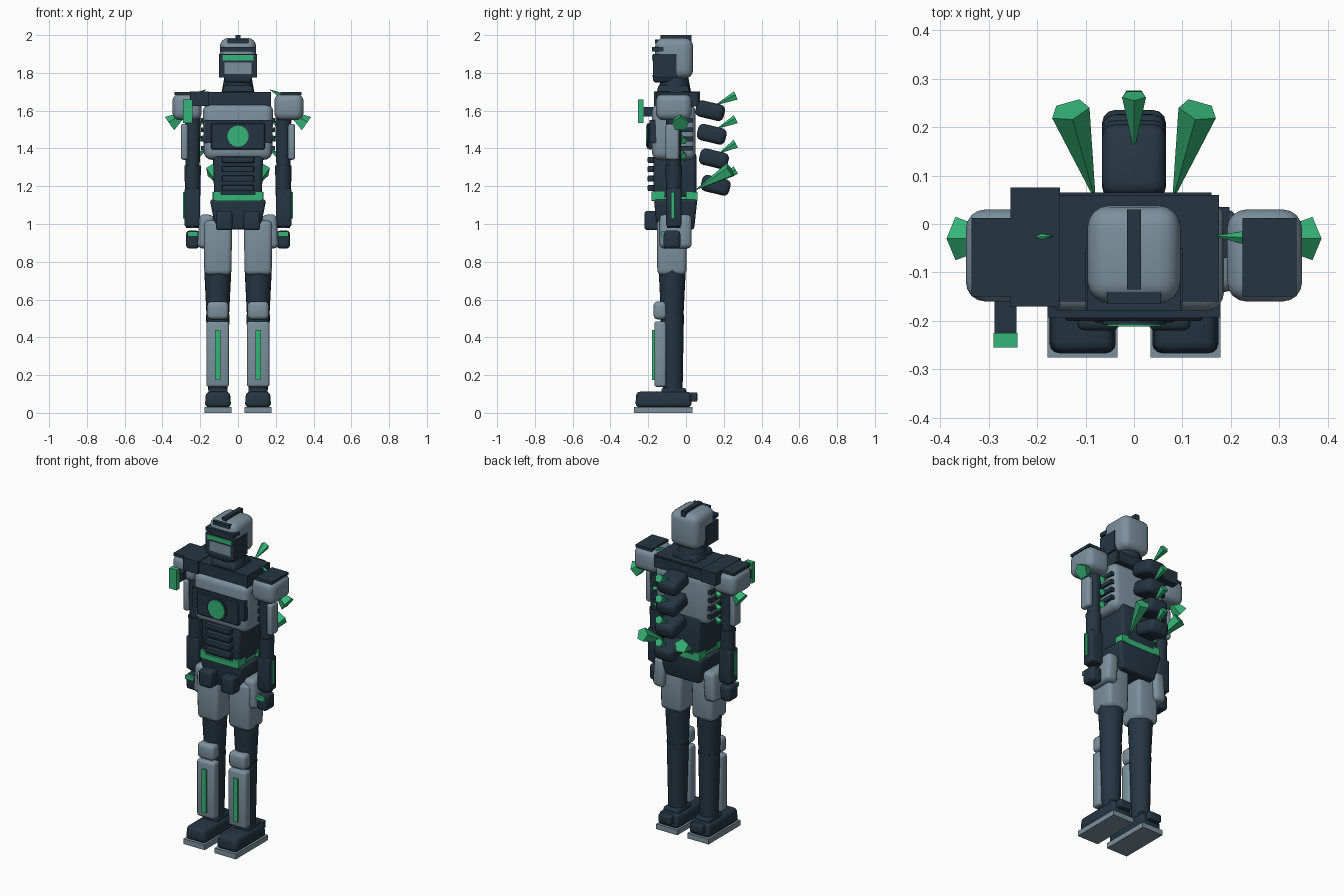
import bpy, bmesh, math
from mathutils import Vector, Matrix


def material(name, rgb):
    m = bpy.data.materials.new(name)
    m.diffuse_color = (*rgb, 1)
    return m


GRAY = material("steel gray", (0.20, 0.28, 0.34))
DARK = material("dark slate", (0.018, 0.036, 0.055))
GREEN = material("signal green", (0.036, 0.46, 0.185))


def finish(bm, name, mat, smooth=True):
    bmesh.ops.recalc_face_normals(bm, faces=bm.faces)
    me = bpy.data.meshes.new(name)
    bm.to_mesh(me)
    bm.free()
    me.materials.append(mat)
    if smooth:
        for p in me.polygons:
            p.use_smooth = True
        me.set_sharp_from_angle(angle=math.radians(35))
    ob = bpy.data.objects.new(name, me)
    bpy.context.collection.objects.link(ob)
    return ob


def box(name, mat, x, y, z, r=0.0, seg=3, top=(1, 1), bottom=(1, 1), tilt=0, roll=0):
    """Box from ranges, optional taper of either end, rounding and tilt."""
    size = Vector((x[1] - x[0], y[1] - y[0], z[1] - z[0]))
    mid = Vector((x[1] + x[0], y[1] + y[0], z[1] + z[0])) / 2
    bm = bmesh.new()
    bmesh.ops.create_cube(bm, size=1)
    for v in bm.verts:
        k = top if v.co.z > 0 else bottom
        v.co = Vector((v.co.x * size.x * k[0], v.co.y * size.y * k[1], v.co.z * size.z))
    if r:
        bmesh.ops.bevel(bm, geom=bm.edges[:], offset=r, segments=seg, profile=0.5, affect='EDGES')
    rot = Matrix.Rotation(tilt, 4, 'X') @ Matrix.Rotation(roll, 4, 'Y')
    bm.transform(Matrix.Translation(mid) @ rot)
    return finish(bm, name, mat, r > 0)


def rod(name, mat, a, b, ra, rb, sides=24):
    """Cylinder or cone running from a to b."""
    a, b = Vector(a), Vector(b)
    d = b - a
    bm = bmesh.new()
    bmesh.ops.create_cone(bm, cap_ends=True, segments=sides, radius1=ra, radius2=rb, depth=d.length)
    bm.transform(Matrix.Translation((a + b) / 2) @ d.to_track_quat('Z', 'Y').to_matrix().to_4x4())
    return finish(bm, name, mat, sides > 8)


def spike(name, tip, end, r):
    return rod(name, GREEN, tip, end, 0.001, r, 5)


for s, side in ((-1, "right"), (1, "left")):
    def mx(a, b):
        return tuple(sorted((s * a, s * b)))

    def part(name, mat, x, *args, **kw):
        return box(f"{side}_{name}", mat, mx(*x), *args, **kw)

    # Boots
    part("sole", GRAY, (0.034, 0.178), (-0.275, 0.035), (0, 0.032))
    part("boot", DARK, (0.036, 0.176), (-0.268, 0.03), (0.03, 0.112), 0.02, top=(0.9, 0.97))
    part("heel", DARK, (0.065, 0.148), (0.01, 0.06), (0.06, 0.108), 0.006)
    part("ankle", DARK, (0.055, 0.157), (-0.13, 0.0), (0.10, 0.132), 0.01)

    # Legs
    cx = s * 0.107
    rod(side + "_shin", DARK, (cx, -0.07, 0.12), (cx, -0.073, 0.52), 0.052, 0.062)
    rod(side + "_thigh", DARK, (cx, -0.073, 0.52), (cx, -0.073, 0.76), 0.060, 0.072)
    part("shin_plate", GRAY, (0.047, 0.167), (-0.168, -0.105), (0.137, 0.485), 0.015)
    part("shin_light", GREEN, (0.092, 0.122), (-0.18, -0.16), (0.175, 0.44))
    part("knee_plate", GRAY, (0.05, 0.163), (-0.172, -0.10), (0.495, 0.59), 0.022)
    part("thigh_armor", GRAY, (0.031, 0.182), (-0.155, 0.005), (0.73, 1.02), 0.025, bottom=(0.95, 0.96))
    part("hip_pad", GRAY, (0.132, 0.21), (-0.14, 0.03), (0.87, 1.05), 0.025, roll=-s * 0.07)
    part("belt_pouch", DARK, (0.03, 0.117), (-0.22, -0.14), (0.967, 1.07), 0.015)

    # Arms
    ax = s * 0.24
    rod(side + "_upper_arm", DARK, (ax, -0.065, 1.30), (ax, -0.065, 1.64), 0.037, 0.044)
    rod(side + "_forearm", DARK, (ax, -0.065, 0.98), (ax, -0.065, 1.31), 0.036, 0.044)
    part("forearm_guard", DARK, (0.20, 0.283), (-0.105, -0.025), (0.985, 1.19), 0.012)
    part("forearm_light", GREEN, (0.275, 0.291), (-0.08, -0.06), (1.03, 1.17))
    part("arm_plate", GRAY, (0.265, 0.303), (-0.108, -0.036), (1.34, 1.53), 0.014)
    part("hand", DARK, (0.205, 0.275), (-0.12, -0.03), (0.87, 0.965), 0.018)
    part("knuckle_light", GREEN, (0.213, 0.268), (-0.13, -0.108), (0.935, 0.96))

    # Shoulders
    part("shoulder_pad", GRAY, (0.192, 0.347), (-0.16, 0.03), (1.55, 1.69), 0.04, 4)
    part("shoulder_plate", DARK, (0.224, 0.335), (-0.15, 0.012), (1.683, 1.70))
    spike(side + "_shoulder_spike", (s * 0.25, -0.03, 1.605), (s * 0.36, -0.03, 1.528), 0.047)
    spike(side + "_collar_spike", (s * 0.168, -0.025, 1.712), (s * 0.225, -0.028, 1.682), 0.014)

    # Chest side slats and spikes
    for i, z in enumerate((1.40, 1.45, 1.50, 1.55)):
        part(f"side_slat_{i}", DARK, (0.17, 0.197), (-0.07, 0.035), (z - 0.012, z + 0.012))
    for i, z in enumerate((1.37, 1.45, 1.53)):
        spike(f"{side}_rib_spike_{i}", (s * 0.17, -0.02, z + 0.02), (s * 0.222, -0.015, z - 0.01), 0.022)
    spike(side + "_back_spike", (s * 0.08, 0.05, 1.18), (s * 0.132, 0.235, 1.285), 0.042)

    # Head sides
    part("ear_plate", DARK, (0.072, 0.1), (-0.175, -0.05), (1.775, 1.90))

# Pelvis, belt and abdomen
box("pelvis", DARK, (-0.15, 0.15), (-0.17, 0.06), (0.97, 1.13), 0.015, bottom=(0.78, 0.85))
box("belt", GREEN, (-0.12, 0.12), (-0.183, 0.06), (1.122, 1.155))
for s in (-1, 1):
    box("belt_clip", GREEN, tuple(sorted((s * 0.09, s * 0.13))), (-0.183, -0.115), (1.125, 1.172))
    box("rear_belt_clip", GREEN, tuple(sorted((s * 0.09, s * 0.135))), (0.0, 0.062), (1.125, 1.17))
box("abdomen", DARK, (-0.133, 0.133), (-0.172, 0.055), (1.14, 1.38), 0.02, bottom=(0.95, 1))
for i in range(4):
    z = 1.19 + 0.05 * i
    box("abdomen_rib", DARK, (-0.085, 0.085), (-0.203, -0.15), (z - 0.016, z + 0.016), 0.006, 2)

# Chest, breast plate and core
box("chest", GRAY, (-0.187, 0.187), (-0.18, 0.05), (1.34, 1.635), 0.04, 4, bottom=(0.96, 1))
box("breast_plate", DARK, (-0.178, 0.178), (-0.193, -0.15), (1.43, 1.55))
box("core_mount", DARK, (-0.142, 0.142), (-0.2, -0.15), (1.395, 1.535), 0.005, 1)
rod("core_ring", DARK, (0, -0.15, 1.465), (0, -0.207, 1.465), 0.066, 0.066)
rod("core_light", GREEN, (0, -0.15, 1.465), (0, -0.212, 1.465), 0.056, 0.056)

# Collar and shoulder launcher
box("collar", DARK, (-0.175, 0.175), (-0.16, 0.06), (1.622, 1.698))
box("rear_collar", DARK, (-0.16, 0.16), (0.03, 0.065), (1.63, 1.69))
box("launcher_mount", DARK, (-0.255, -0.153), (-0.17, 0.075), (1.625, 1.702))
box("launcher_barrel", DARK, (-0.288, -0.242), (-0.23, -0.10), (1.57, 1.62))
box("launcher_light", GREEN, (-0.29, -0.24), (-0.255, -0.225), (1.535, 1.66))

# Neck and head
rod("neck", DARK, (0, -0.06, 1.69), (0, -0.06, 1.79), 0.088, 0.07)
box("neck_guard", DARK, (-0.085, 0.085), (-0.155, 0.02), (1.695, 1.735), 0.012, top=(0.85, 0.9))
box("helmet", GRAY, (-0.096, 0.096), (-0.163, 0.038), (1.77, 1.985), 0.045, 4)
box("face", GRAY, (-0.073, 0.073), (-0.172, -0.12), (1.79, 1.87))
box("jaw", DARK, (-0.08, 0.08), (-0.178, -0.06), (1.75, 1.793), 0.01, bottom=(0.85, 0.9))
box("visor_frame", DARK, (-0.09, 0.09), (-0.174, -0.12), (1.855, 1.90))
box("visor", GREEN, (-0.083, 0.083), (-0.181, -0.12), (1.866, 1.894))
box("brow", DARK, (-0.096, 0.096), (-0.18, -0.12), (1.914, 1.936))
box("forehead_plate", DARK, (-0.056, 0.056), (-0.165, -0.12), (1.955, 1.978))
box("crest", DARK, (-0.014, 0.014), (-0.135, 0.03), (1.965, 2.0))

# Spine segments, each with a spike
for i, (y, z) in enumerate(((0.128, 1.6), (0.136, 1.475), (0.148, 1.345), (0.157, 1.205))):
    box(f"spine_segment_{i}", DARK, (-0.066, 0.066), (y - 0.077, y + 0.077), (z - 0.044, z + 0.044),
        0.028, 3, tilt=-0.24)
    spike(f"spine_spike_{i}", (0, y + 0.025, z + 0.028), (0, 0.265, z + 0.078), 0.026)
